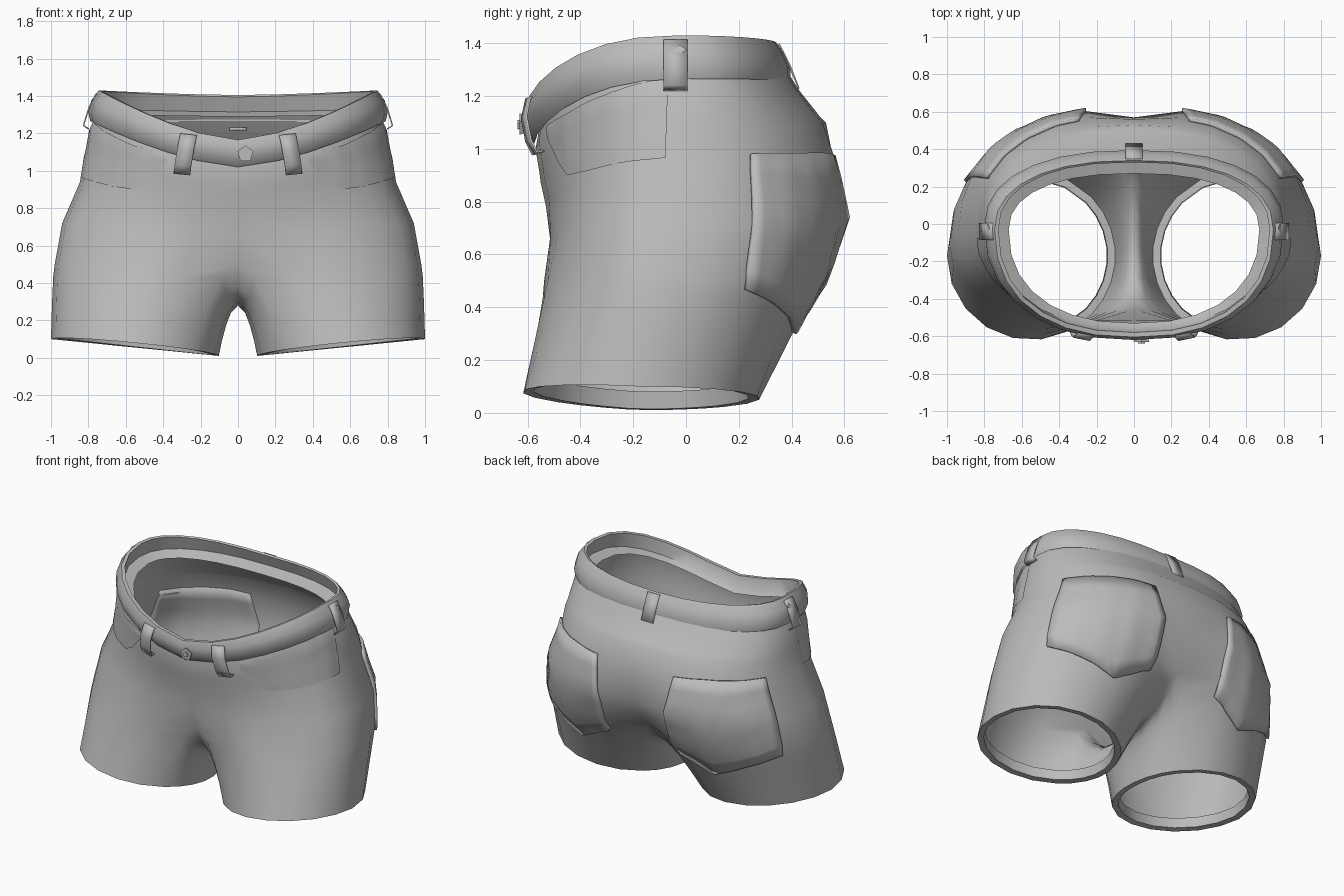
import bpy, bmesh, math
from mathutils import Vector
from mathutils.bvhtree import BVHTree

if "Cube" in bpy.data.objects:
    bpy.data.objects.remove(bpy.data.objects["Cube"])

cloth = bpy.data.materials.new("grey_cloth")
cloth.diffuse_color = (0.5, 0.5, 0.5, 1)
cloth.use_nodes = True
cloth.node_tree.nodes["Principled BSDF"].inputs["Base Color"].default_value = cloth.diffuse_color
K, M = 15, 6   # points along the half torso arc, and along the crotch seam


def finish(name, bm, mirror=False, angle=40, solid=0):
    bmesh.ops.recalc_face_normals(bm, faces=bm.faces)
    me = bpy.data.meshes.new(name)
    bm.to_mesh(me)
    bm.free()
    me.materials.append(cloth)
    ob = bpy.data.objects.new(name, me)
    bpy.context.collection.objects.link(ob)
    bpy.ops.object.select_all(action='DESELECT')
    ob.select_set(True)
    bpy.context.view_layer.objects.active = ob
    bpy.ops.object.shade_smooth_by_angle(angle=math.radians(angle))
    if solid:
        s = ob.modifiers.new("thickness", 'SOLIDIFY')
        s.thickness, s.offset = solid, -1
    if mirror:
        ob.modifiers.new("mirror", 'MIRROR').merge_threshold = 0.002
    return ob


def arc(fy, fz, a, sy, sz, by, bz, df=0, db=0):
    """Half ring from front centre round the side to back centre."""
    pts = []
    for i in range(K):
        t = math.pi * i / (K - 1)
        s, c = max(math.sin(t), 0), math.cos(t)
        x, k = a * s ** 0.85, abs(c) ** 0.88
        ey, ez, d = (fy, fz, df) if c > 0 else (by, bz, -db)
        w = s ** 1.3
        y = sy + (ey - sy) * k + d * math.exp(-(x / 0.2) ** 2)
        pts.append(Vector((0 if i in (0, K - 1) else x, y, ez + (sz - ez) * w)))
    return pts


def strip(bm, rings, closed):
    rows = [[bm.verts.new(p) for p in r] for r in rings]
    n = len(rows[0])
    for A, B in zip(rows, rows[1:]):
        for i in range(n if closed else n - 1):
            j = (i + 1) % n
            bm.faces.new((A[i], A[j], B[j], B[i]))
    return rows


# Shorts body: torso arcs, then leg rings closed by the crotch seam
torso = [arc(*r) for r in (
    (-.555, 1.08, .74, -.03, 1.33, .36, 1.33),
    (-.57, 1.00, .795, -.01, 1.22, .43, 1.22),
    (-.555, .91, .815, -.01, 1.11, .505, 1.125),
    (-.55, .87, .825, -.01, 1.07, .53, 1.10),
    (-.53, .78, .845, -.03, .94, .59, .95, 0, .03),
    (-.525, .66, .94, -.06, .72, .63, .74, .01, .06),
    (-.565, .50, .98, -.09, .50, .57, .52, .11, .15))]
bm = bmesh.new()
strip(bm, torso, False)
seam = [Vector((0, y, z)) for y, z in
        ((.34, .42), (.22, .34), (.06, .29), (-.12, .28), (-.28, .30), (-.40, .38))]
loop = torso[-1] + seam
hem = []
for i in range(K + M):
    if i < K:
        ph = -.8 + (math.pi + 1.6) * i / (K - 1)
    else:
        ph = math.pi + .8 + (math.pi - 1.6) * (i - K + 1) / (M + 1)
    x = .55 + .45 * math.sin(ph)
    hem.append(Vector((x, -.17 - .45 * math.cos(ph),
                       .01 + .1 * (x - .1) + .025 * max(0, math.cos(ph)))))
legs = []
for s in (0, .15, .4, .7, 1):
    ring = []
    for p, q in zip(loop, hem):
        r = p.lerp(q, s)
        r.x = p.x + (q.x - p.x) * s ** .52
        ring.append(r)
    legs.append(ring)
# Turned-in hem
mid = Vector((.55, -.17, 0))
for inset, up in ((.04, .004), (.045, .07)):
    f = 1 - inset / .45
    legs.append([Vector((mid.x + (q.x - mid.x) * f, mid.y + (q.y - mid.y) * f, q.z + up))
                 for q in hem])
strip(bm, legs, True)
bmesh.ops.remove_doubles(bm, verts=bm.verts, dist=.0005)
bvh = BVHTree.FromBMesh(bm)
finish("shorts_body", bm, True, 45)


def sample(edge, f):
    """Point at fraction f along a list of (angle, height) pairs."""
    u = f * (len(edge) - 1)
    i = min(int(u), len(edge) - 2)
    return Vector(edge[i]).lerp(Vector(edge[i + 1]), u - i)


def patch(name, tops, bots, lift, solid, rows=8, cols=19):
    """Cloth patch laid on the body; edges give angle from the front, and height."""
    rings = []
    for r in range(rows):
        ring = []
        for c in range(cols):
            f = c / (cols - 1)
            a, z = sample(tops, f).lerp(sample(bots, f), r / (rows - 1))
            a = math.radians(a)
            d = Vector((math.sin(a), -math.cos(a), 0))
            axis = Vector((.4, 0, z))
            hit, n, _, _ = bvh.ray_cast(axis + d * 2, -d)
            if hit is None:
                hit, n, _, _ = bvh.find_nearest(axis + d * .5)
            ring.append(hit + (n if n.dot(d) > 0 else -n) * lift)
        rings.append(ring)
    b = bmesh.new()
    strip(b, rings, False)
    ob = finish(name, b, False, 40)
    # Normals outward, so the thickness grows towards the body
    if sum(p.normal.dot(p.center - Vector((.4, 0, p.center.z))) for p in ob.data.polygons) < 0:
        ob.data.flip_normals()
    if solid:
        s = ob.modifiers.new("thickness", 'SOLIDIFY')
        s.thickness, s.offset = solid, -1
    ob.modifiers.new("mirror", 'MIRROR')


# Back pockets, five-cornered
patch("back_pocket",
      [(123, .98), (140, .98), (157, .98), (174, .98), (191, .97)],
      [(114, .47), (139, .39), (165, .305), (180, .36), (196, .43)], .018, .02)
# Front pocket panels under the waistband
patch("front_pocket",
      [(-2, 1.09), (8, 1.11), (18, 1.13), (35, 1.18), (60, 1.24), (80, 1.27)],
      [(-2, 1.04), (8, .95), (18, .90), (35, .915), (60, .95), (80, .965)], .007, 0)

# Waistband: outer roll, thin rim and an inner facing ledge
band = [arc(*r) for r in (
    (-.575, 1.02, .79, -.01, 1.265, .395, 1.26),
    (-.61, 1.06, .80, -.01, 1.31, .395, 1.31),
    (-.62, 1.12, .785, -.02, 1.375, .37, 1.365),
    (-.605, 1.165, .745, -.03, 1.43, .34, 1.405),
    (-.58, 1.165, .725, -.03, 1.425, .33, 1.395),
    (-.56, 1.09, .74, -.03, 1.33, .36, 1.315),
    (-.53, 1.06, .67, -.03, 1.30, .27, 1.29))]
bm = bmesh.new()
strip(bm, band, False)
bmesh.ops.remove_doubles(bm, verts=bm.verts, dist=.0005)
finish("waistband", bm, True, 50)


def belt_loop(name, path, across, mirror):
    """Flat strip following a path, widened across it."""
    b = bmesh.new()
    w = Vector(across).normalized() * .045
    strip(b, [[Vector(p) - w, Vector(p) + w] for p in path], False)
    finish(name, b, mirror, 30, .008)


belt_loop("front_belt_loop", [(.26, -.56, 1.19), (.265, -.60, 1.195), (.28, -.617, 1.12),
                              (.295, -.60, 1.03), (.30, -.575, .98), (.30, -.545, .985)],
          (1, .2, .1), True)
belt_loop("side_belt_loop", [(.735, -.04, 1.40), (.76, -.04, 1.415), (.80, -.04, 1.34),
                             (.83, -.04, 1.24), (.80, -.04, 1.22)], (0, 1, 0), True)
belt_loop("back_belt_loop", [(0, .335, 1.385), (0, .355, 1.40), (0, .395, 1.32),
                             (0, .43, 1.23), (0, .40, 1.215)], (1, 0, 0), False)

# Five-sided button with a raised centre
for nm, r, y in (("button", .045, -.62), ("button_centre", .02, -.628)):
    bm = bmesh.new()
    bmesh.ops.create_cone(bm, cap_ends=True, segments=5, radius1=r * .8, radius2=r, depth=.02)
    ob = finish(nm, bm, False, 30)
    ob.rotation_euler = (math.radians(90), 0, 0)
    ob.location = (.04, y, 1.09)
